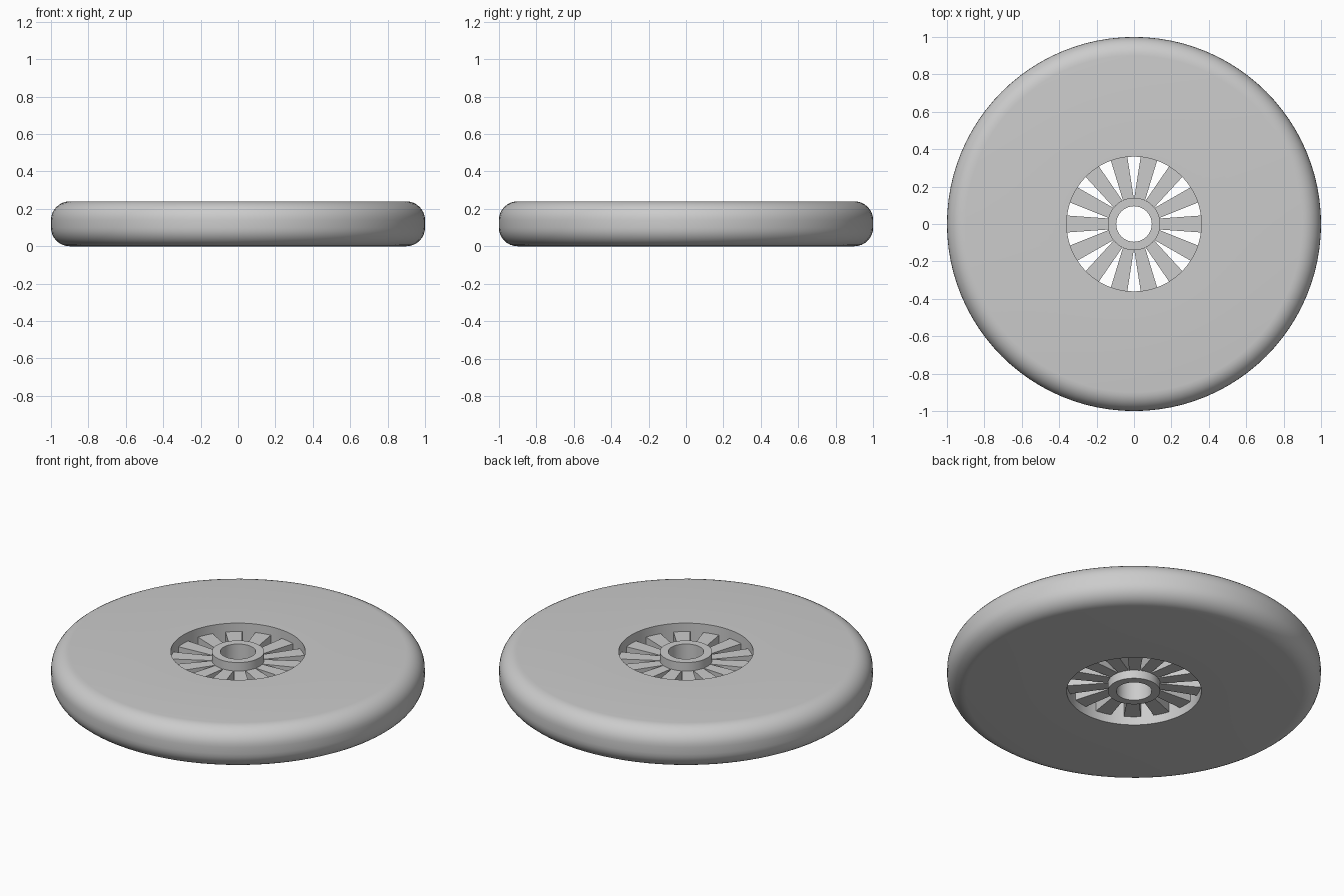
import bpy, bmesh
from math import sin, cos, pi, radians
from mathutils import Matrix, Vector

old = bpy.data.objects.get("Cube")
if old:
    bpy.data.objects.remove(old, do_unlink=True)

HEIGHT = 0.24
SEGMENTS = 96
SPOKES = 14

# Single plain grey
grey = bpy.data.materials.new("plain_grey")
grey.use_nodes = True
colour = (0.6, 0.6, 0.6, 1)
grey.diffuse_color = colour
grey.node_tree.nodes["Principled BSDF"].inputs["Base Color"].default_value = colour


def finish(bm, name, smooth):
    bmesh.ops.recalc_face_normals(bm, faces=bm.faces)
    mesh = bpy.data.meshes.new(name)
    bm.to_mesh(mesh)
    bm.free()
    mesh.materials.append(grey)
    obj = bpy.data.objects.new(name, mesh)
    bpy.context.collection.objects.link(obj)
    if smooth:
        bpy.ops.object.select_all(action='DESELECT')
        obj.select_set(True)
        bpy.context.view_layer.objects.active = obj
        bpy.ops.object.shade_smooth_by_angle(angle=radians(30))
    return obj


def lathe(name, profile):
    """Revolve a closed (radius, height) outline about the z axis."""
    bm = bmesh.new()
    rings = []
    for i in range(SEGMENTS):
        a = 2 * pi * i / SEGMENTS
        rings.append([bm.verts.new((r * cos(a), r * sin(a), z)) for r, z in profile])
    n = len(profile)
    for i, ring in enumerate(rings):
        nxt = rings[(i + 1) % SEGMENTS]
        for j in range(n):
            k = (j + 1) % n
            bm.faces.new((ring[j], nxt[j], nxt[k], ring[k]))
    return finish(bm, name, True)


# Thick disc with rounded outer edges and a sharp central opening
def corner(z, start, radius=0.1, steps=8):
    return [(1 - radius + radius * cos(start + pi / 2 * i / steps),
             z + radius * sin(start + pi / 2 * i / steps)) for i in range(steps + 1)]


outline = [(0.36, 0)] + corner(0.1, -pi / 2) + corner(HEIGHT - 0.1, 0) + [(0.36, HEIGHT)]
lathe("wheel_disc", outline)

# Hub ring with a through bore
lathe("hub", [(0.095, 0), (0.14, 0), (0.14, HEIGHT), (0.095, HEIGHT)])

# Tapered spokes between the hub and the disc
for s in range(SPOKES):
    bm = bmesh.new()
    turn = Matrix.Rotation(2 * pi * s / SPOKES, 4, 'Z')
    plan = [(0.13, -0.029), (0.37, -0.046), (0.37, 0.046), (0.13, 0.029)]
    base = bm.faces.new([bm.verts.new(turn @ Vector((x, y, 0.05))) for x, y in plan])
    top = bmesh.ops.extrude_face_region(bm, geom=[base])
    bmesh.ops.translate(bm, vec=(0, 0, 0.14),
                        verts=[v for v in top["geom"] if isinstance(v, bmesh.types.BMVert)])
    finish(bm, f"spoke_{s + 1}", False)
